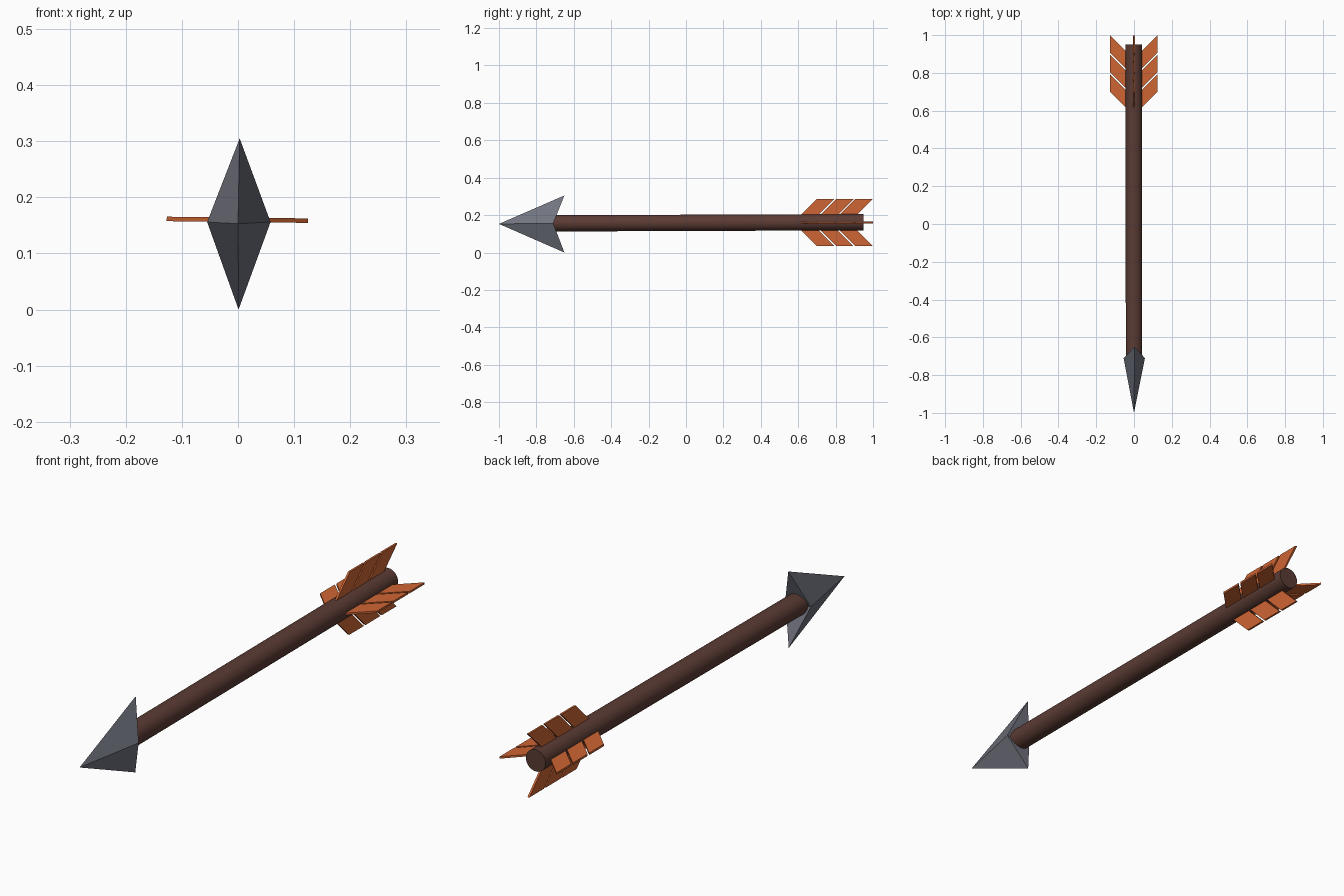
import bpy, bmesh, math
from mathutils import Vector, Matrix

if "Cube" in bpy.data.objects:
    bpy.data.objects.remove(bpy.data.objects["Cube"])


def material(name, rgb):
    m = bpy.data.materials.new(name)
    m.diffuse_color = (*rgb, 1)
    m.use_nodes = True
    m.node_tree.nodes["Principled BSDF"].inputs["Base Color"].default_value = m.diffuse_color
    return m


steel = material("dark steel", (0.165, 0.172, 0.21))
wood = material("dark wood", (0.105, 0.044, 0.034))
feather = material("orange feather", (0.62, 0.13, 0.034))


def make_object(name, bm, mat):
    bmesh.ops.recalc_face_normals(bm, faces=bm.faces[:])
    mesh = bpy.data.meshes.new(name)
    bm.to_mesh(mesh)
    bm.free()
    mesh.materials.append(mat)
    ob = bpy.data.objects.new(name, mesh)
    bpy.context.collection.objects.link(ob)
    return ob


# Shaft: a round rod with a very slight upward tilt to the back
front, back = Vector((0, -0.71, 0.156)), Vector((-0.001, 0.95, 0.162))
axis = back - front
bm = bmesh.new()
bmesh.ops.create_cone(bm, cap_ends=True, segments=32, radius1=0.0435, radius2=0.0435,
                      depth=axis.length)
turn = axis.to_track_quat('Z', 'Y').to_matrix().to_4x4()
bm.transform(Matrix.Translation((front + back) / 2) @ turn)
shaft = make_object("shaft", bm, wood)
bpy.context.view_layer.objects.active = shaft
shaft.select_set(True)
bpy.ops.object.shade_smooth_by_angle(angle=math.radians(40))

# Arrowhead: flat-faced diamond point with swept-back top and bottom barbs
bm = bmesh.new()
tip, top, right, bottom, left = [bm.verts.new(p) for p in (
    (0, -1, 0.153), (0.003, -0.65, 0.305), (0.058, -0.71, 0.156),
    (0.001, -0.65, 0.0), (-0.055, -0.71, 0.156))]
ring = [top, right, bottom, left]
for i in range(4):
    bm.faces.new((tip, ring[i], ring[(i + 1) % 4]))
bm.faces.new((top, left, right))
bm.faces.new((bottom, left, right))
make_object("arrowhead", bm, steel)

# Fletching: four vanes round the shaft, each of three slanted thin plates
inner, outer, half = 0.03, 0.126, 0.004
for k, side in enumerate(("right", "top", "left", "bottom")):
    bm = bmesh.new()
    for i in range(3):
        y0 = 0.70 + 0.103 * i
        y1 = y0 + 0.093
        slant = outer - inner
        outline = ((outer, y0), (outer, y1), (inner, y1 - slant), (inner, y0 - slant))
        face = bm.faces.new([bm.verts.new((x, y, -half)) for x, y in outline])
        ext = bmesh.ops.extrude_face_region(bm, geom=[face])
        moved = [v for v in ext["geom"] if isinstance(v, bmesh.types.BMVert)]
        bmesh.ops.translate(bm, verts=moved, vec=(0, 0, 2 * half))
    roll = Matrix.Rotation(math.radians(-90 * k + 0.7), 4, 'Y')
    bm.transform(Matrix.Translation((-0.001, 0, 0.160)) @ roll)
    make_object(side + "_fletching", bm, feather)
